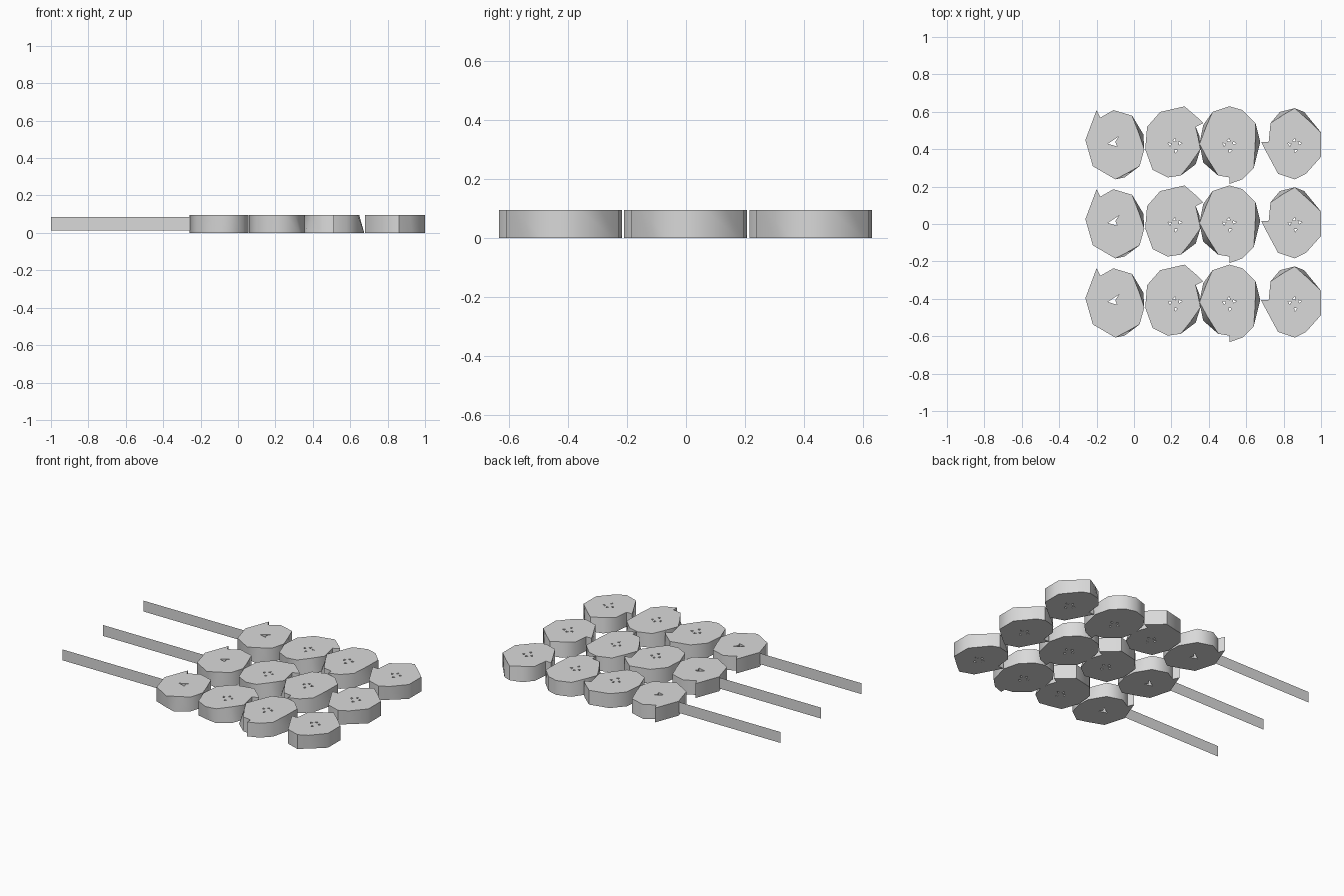
import bpy
import bmesh
from math import cos, sin, radians
from mathutils import Vector

cube = bpy.data.objects.get("Cube")
if cube:
    bpy.data.objects.remove(cube)

HEIGHT = 0.095
ROW_SPACING = 0.423
ROW_SHIFT = -0.004

grey = bpy.data.materials.new("plain_grey")
grey.use_nodes = True
colour = (0.7, 0.7, 0.7, 1)
grey.diffuse_color = colour
grey.node_tree.nodes["Principled BSDF"].inputs["Base Color"].default_value = colour

# Disc outlines in hundredths, clockwise, one per column.
# "top_cut" and "base_cut" list corners pulled in at that end of the wall.
DISCS = [
    dict(name="first", centre=(-10, 1), top_cut=(5, 8), base_cut=(9,),
         outline=[(-26, 3), (-20, 19), (-18, 15), (-11, 19), (-1, 16), (5, 6),
                  (5.5, -2), (3, -11), (-5, -17), (-10, -18), (-22, -11)]),
    dict(name="second", centre=(22, 0), top_cut=(6, 8), base_cut=(10,),
         outline=[(7, 10), (14, 18), (27, 21), (34, 15), (37, 12), (33, 10),
                  (35, 5), (35.5, -2), (33, -10), (25, -16), (18, -17),
                  (10, -13), (6, -2)]),
    dict(name="third", centre=(51, 0), top_cut=(1, 6, 12), base_cut=(),
         outline=[(35, 1), (37, 11), (42, 18), (51, 21), (58, 19), (65, 12),
                  (67.5, 2), (64, -12), (58, -18), (51, -20.5), (51, -17),
                  (45, -16), (37, -9)]),
    dict(name="fourth", centre=(86, 0), top_cut=(3, 5), base_cut=(8,),
         outline=[(68, 2), (72, 2), (73, 12), (78, 18), (86, 20), (91, 18),
                  (100, 7), (100, -6), (92, -15), (86, -18), (77, -15),
                  (70, -2)]),
]


def finish(bm, name, location):
    mesh = bpy.data.meshes.new(name)
    bm.to_mesh(mesh)
    bm.free()
    mesh.materials.append(grey)
    obj = bpy.data.objects.new(name, mesh)
    obj.location = location
    bpy.context.collection.objects.link(obj)
    return obj


def pull_in(outline, cut):
    """Move the listed corners most of the way to the chord beside them."""
    points = [Vector(p) for p in outline]
    ring = list(points)
    for i in cut:
        chord = (points[i - 1] + points[(i + 1) % len(points)]) / 2
        ring[i] = points[i].lerp(chord, 0.9)
    return ring


def slits(centre):
    """Thin slivers arranged around the middle of a disc, anticlockwise."""
    loops = []
    for start in (10, 80, 150, 260):
        loop = []
        for radius, angle in ((2.2, 0), (4, 10), (2.8, 40)):
            a = radians(start + angle)
            loop.append((centre[0] + radius * cos(a), centre[1] + radius * sin(a)))
        loops.append(loop)
    return loops


def add_wall(bm, base, top):
    low = [bm.verts.new((x / 100, y / 100, 0)) for x, y in base]
    high = [bm.verts.new((x / 100, y / 100, HEIGHT)) for x, y in top]
    for i in range(len(low)):
        face = bm.faces.new((low[i - 1], high[i - 1], high[i], low[i]))
        face.smooth = True


def add_cap(bm, loops, z, up):
    """Fill the first loop, leaving the other loops as holes."""
    edges = []
    for loop in loops:
        verts = [bm.verts.new((x / 100, y / 100, z)) for x, y in loop]
        edges += [bm.edges.new((v, verts[i - 1])) for i, v in enumerate(verts)]
    filled = bmesh.ops.triangle_fill(bm, edges=edges, use_beauty=True,
                                     normal=Vector((0, 0, up)))
    for face in filled["geom"]:
        if isinstance(face, bmesh.types.BMFace):
            face.normal_update()
            if face.normal.z * up < 0:
                face.normal_flip()


def build_disc(spec, name, y):
    bm = bmesh.new()
    base = pull_in(spec["outline"], spec["base_cut"])
    top = pull_in(spec["outline"], spec["top_cut"])

    # Openings in the middle: an arrow in the first column, slivers elsewhere
    cx, cy = spec["centre"]
    if spec["name"] == "first":
        holes = [[(cx - 4, cy), (cx + 1, cy - 1.5), (cx, cy + 1), (cx + 2, cy + 4)]]
    else:
        holes = slits(spec["centre"])

    # Leaning outer wall, slit walls and the two caps
    add_wall(bm, base, top)
    for hole in holes:
        add_wall(bm, hole, hole)
    add_cap(bm, [top] + holes, HEIGHT, 1)
    add_cap(bm, [base] + holes, 0, -1)

    obj = finish(bm, name, (0, y, 0))
    obj.data.set_sharp_from_angle(angle=radians(50))


def build_strip(name, y):
    bm = bmesh.new()
    corners = [(-1, 0.013), (-0.22, 0.013), (-0.22, 0.085), (-1, 0.085)]
    bm.faces.new([bm.verts.new((x, 0, z)) for x, z in corners])
    finish(bm, name, (0, y, 0))


# Three rows of four discs, each row with a trailing flat strip
for row, step in (("front", -1), ("middle", 0), ("back", 1)):
    row_y = step * ROW_SPACING + ROW_SHIFT
    for spec in DISCS:
        build_disc(spec, f"{row}_{spec['name']}_disc", row_y)
    build_strip(f"{row}_strip", row_y + 0.02)
